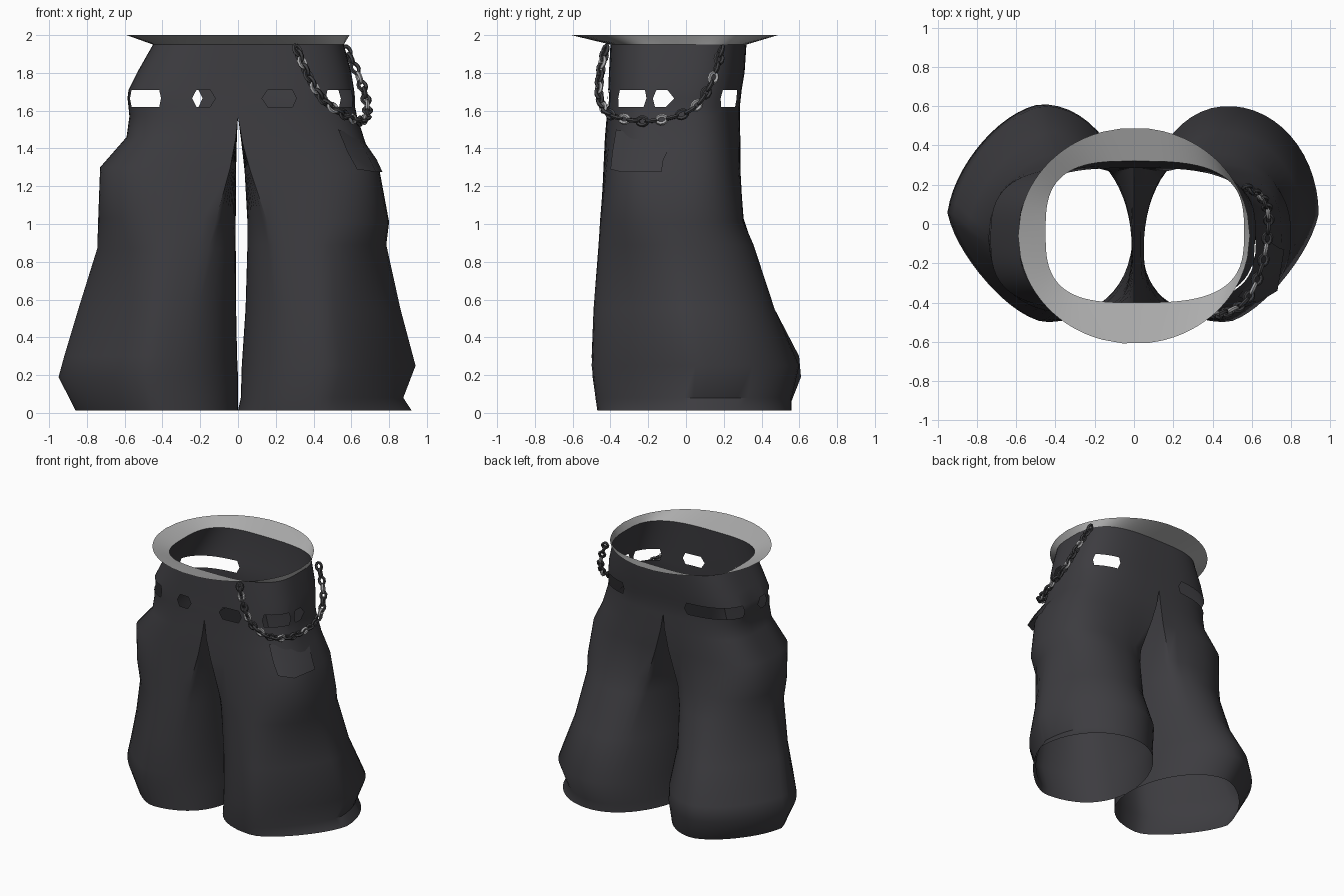
import bpy, bmesh, math
from mathutils import Vector

if "Cube" in bpy.data.objects:
    bpy.data.objects.remove(bpy.data.objects["Cube"])

N, M = 36, 18   # segments on the outer wall and on the inner wall of a leg
BOX = .65       # squareness of the hip outline


def material(name, rgb):
    m = bpy.data.materials.new(name)
    m.diffuse_color = (*rgb, 1)
    m.use_nodes = True
    m.node_tree.nodes["Principled BSDF"].inputs["Base Color"].default_value = m.diffuse_color
    return m


CLOTH = material("charcoal_cloth", (0.046, 0.045, 0.051))
BAND = material("grey_lining", (0.42, 0.42, 0.42))
LINK = material("dark_metal", (0.05, 0.05, 0.054))
STUD = material("light_metal", (0.40, 0.40, 0.41))


def finish(name, bm, mats, angle=40):
    me = bpy.data.meshes.new(name)
    bm.to_mesh(me)
    bm.free()
    ob = bpy.data.objects.new(name, me)
    bpy.context.collection.objects.link(ob)
    for m in mats:
        me.materials.append(m)
    bpy.ops.object.select_all(action='DESELECT')
    bpy.context.view_layer.objects.active = ob
    ob.select_set(True)
    bpy.ops.object.shade_smooth_by_angle(angle=math.radians(angle))
    return ob


def power(v, e):
    return math.copysign(abs(v) ** e, v)


# Cross-sections: height, inner x, outer x, front y, back y, blend to hip shape
HIP = [(1.57, -.42, .285), (1.62, -.418, .285), (1.665, -.415, .29),
       (1.71, -.412, .295), (1.80, -.408, .31), (1.95, -.40, .32)]


def rows(leg, widths):
    return leg + [(z, 0, w, f, b, 1) for (z, f, b), w in zip(HIP, widths)]


LEFT = rows([(.012, 0, .86, -.47, .54, 0), (.19, 0, .95, -.495, .61, 0),
             (.30, .005, .92, -.50, .60, 0), (.55, .01, .845, -.49, .47, 0),
             (.87, .012, .745, -.465, .36, .1), (1.03, .012, .74, -.455, .31, .3),
             (1.30, .01, .73, -.44, .295, .75), (1.46, .006, .59, -.43, .29, .95)],
            [.575, .58, .585, .58, .535, .45])
RIGHT = rows([(.012, 0, .92, -.47, .56, 0), (.08, .015, .875, -.48, .56, 0),
              (.25, .02, .94, -.50, .60, 0), (.55, .04, .86, -.49, .47, 0),
              (.89, .05, .785, -.465, .36, .1), (1.01, .05, .80, -.46, .31, .3),
              (1.28, .035, .75, -.44, .295, .75), (1.43, .018, .675, -.43, .29, .95)],
             [.63, .62, .62, .615, .60, .56])
# Torn openings around the hips as column ranges, front to back
HOLES = {-1: [(1, 3), (7, 15), (16, 18), (21, 34)],
         1: [(1, 4), (8, 15), (16, 18), (25, 31)]}


def section(side, row):
    z, inn, out, f, b, w = row
    cx, rx, cy, ry = (inn + out) / 2, (out - inn) / 2, (f + b) / 2, (b - f) / 2
    low = min(max((1.3 - z) / .7, 0), 1)       # 1 near the hem, 0 at the thigh
    pts = []
    for i in range(N + M):
        if i <= N:
            th = math.radians(-120 + 240 * i / N)
            t = i
            for a, c in HOLES[side]:      # round off the corners of the tears
                if z in (1.62, 1.71) and i in (a, c):
                    t += .4 if i == a else -.4
            t = math.radians(-90 + 180 * t / N)
            hip = (inn + (out - inn) * power(max(math.cos(t), 0), BOX) if 0 < i < N else inn,
                   cy + ry * power(math.sin(t), BOX))
        else:
            k = (i - N) / M
            th = math.radians(120 + 120 * k)
            hip = (inn, b + (f - b) * k)
        c, s = math.cos(th), math.sin(th)
        e = .72 + .28 * low if c > 0 else .6 + .35 * low
        x, y = cx + rx * power(c, e), cy + ry * power(s, .72 + .28 * low)
        corner = low * abs(math.sin(2 * th))
        if c > 0 and s < 0:               # flatten the outer front corner
            x, y = x - .05 * corner, y + .05 * corner
        elif c > 0 and side < 0:          # flatten the outer back corner
            x, y = x - .035 * corner, y - .035 * corner
        elif c < 0:                       # legs touch slightly forward of centre
            y += .08 * c * abs(c)
        pts.append(Vector((side * (x + (hip[0] - x) * w), y + (hip[1] - y) * w, z)))
    return pts


# Trousers: two legs joined at the crotch and the hips
bm = bmesh.new()
waist = {}
for side, table in ((-1, LEFT), (1, RIGHT)):
    prev = None
    for row in table:
        z = row[0]
        pts = section(side, row)
        above = z > 1.6
        if above:
            pts = pts[:N + 1]
        ring = [bm.verts.new(p) for p in pts]
        if prev:
            count = N if above else N + M
            for i in range(count):
                torn = 1.64 < z < 1.72 and any(a <= i < c for a, c in HOLES[side])
                if not torn:
                    j = (i + 1) % (N + M)
                    quad = [prev[i], prev[j], ring[j], ring[i]]
                    bm.faces.new(quad if side > 0 else quad[::-1])
        prev = ring
    waist[side] = pts
bmesh.ops.remove_doubles(bm, verts=bm.verts, dist=.0005)
finish("trousers", bm, [CLOTH], 50)

# Flared waistband lining
bm = bmesh.new()
loop = waist[1] + waist[-1][-2:0:-1]
rings = []
for k in (0, .5, 1):
    ring = []
    for p in loop:
        a = math.atan2((p.y + .04) / .36, (p.x - .05) / .5)
        rim = Vector((.59 * math.cos(a), -.06 + .55 * math.sin(a), 2.0))
        ring.append(bm.verts.new(p.lerp(rim, k)))
    rings.append(ring)
for lo, hi in zip(rings, rings[1:]):
    for i in range(len(loop)):
        j = (i + 1) % len(loop)
        bm.faces.new((lo[i], lo[j], hi[j], hi[i]))
finish("waistband", bm, [BAND])

# Fold of cloth on the right hip
bm = bmesh.new()
grid = [[(.53, -.37, 1.50), (.63, -.24, 1.47), (.68, -.08, 1.42)],
        [(.58, -.39, 1.38), (.69, -.31, 1.36), (.735, -.12, 1.34)],
        [(.63, -.40, 1.29), (.73, -.34, 1.275), (.765, -.13, 1.275)]]
vs = [[bm.verts.new(p) for p in r] for r in grid]
for r in range(2):
    for c in range(2):
        bm.faces.new((vs[r][c], vs[r + 1][c], vs[r + 1][c + 1], vs[r][c + 1]))
finish("hip_fold", bm, [CLOTH])

# Hanging chain of alternating links with a few bright ones
path = [Vector(p) for p in (
    (.31, -.425, 1.93), (.37, -.455, 1.79), (.45, -.455, 1.66), (.57, -.39, 1.575),
    (.655, -.20, 1.545), (.685, .02, 1.60), (.655, .13, 1.74), (.57, .19, 1.93))]


def along(t):
    i = min(int(t), len(path) - 2)
    u = t - i
    a, b = path[max(i - 1, 0)], path[i]
    c, d = path[i + 1], path[min(i + 2, len(path) - 1)]
    return .5 * (2 * b + (c - a) * u + (2 * a - 5 * b + 4 * c - d) * u * u
                 + (3 * b - a - 3 * c + d) * u ** 3)


bm = bmesh.new()
LINKS, SEG, TUBE = 30, 10, 5
for n in range(LINKS):
    t = (n + .5) / LINKS * (len(path) - 1)
    mid = along(t)
    d = (along(t + .02) - along(t - .02)).normalized()
    s = d.cross(Vector((mid.x, mid.y, 0))).normalized()
    u = d.cross(s)
    if n % 2:
        s, u = u, s
    grid = []
    for i in range(SEG):
        a = 2 * math.pi * i / SEG
        radial = d * math.cos(a) + s * math.sin(a)
        core = mid + d * .028 * math.cos(a) + s * .02 * math.sin(a)
        grid.append([bm.verts.new(core + .011 * (radial * math.cos(q) + u * math.sin(q)))
                     for q in (2 * math.pi * j / TUBE for j in range(TUBE))])
    for i in range(SEG):
        for j in range(TUBE):
            face = bm.faces.new((grid[i][j], grid[(i + 1) % SEG][j],
                                 grid[(i + 1) % SEG][(j + 1) % TUBE], grid[i][(j + 1) % TUBE]))
            face.material_index = int(n % 4 == 2)
bmesh.ops.recalc_face_normals(bm, faces=bm.faces)
finish("hip_chain", bm, [LINK, STUD])
